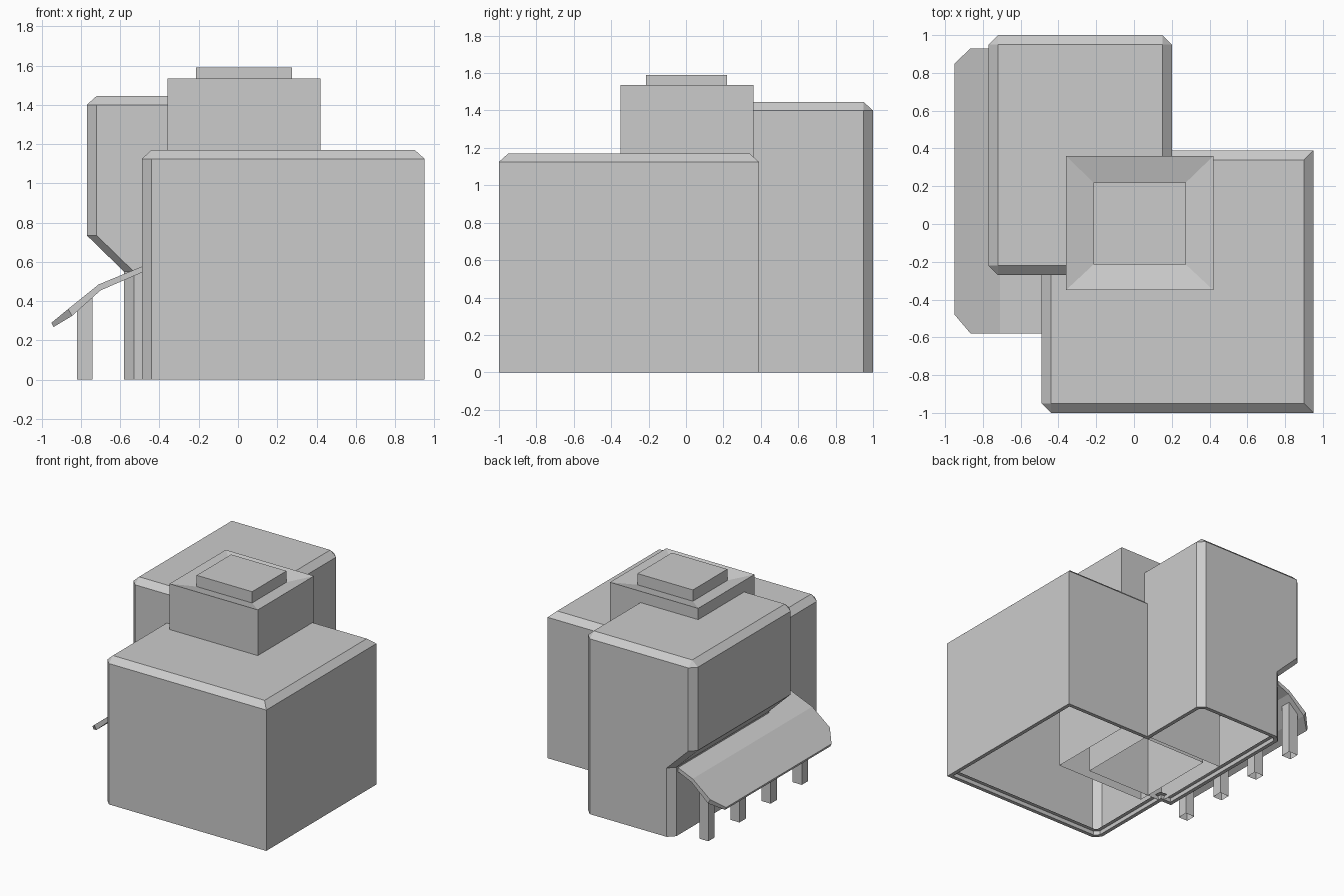
import bpy
import bmesh

cube = bpy.data.objects.get("Cube")
if cube:
    bpy.data.objects.remove(cube, do_unlink=True)

# Single plain colour
grey = bpy.data.materials.new("plain_grey")
grey.use_nodes = True
GREY = (0.6, 0.6, 0.6, 1)
grey.diffuse_color = GREY
grey.node_tree.nodes["Principled BSDF"].inputs["Base Color"].default_value = GREY


def finish(name, bm):
    mesh = bpy.data.meshes.new(name)
    bm.to_mesh(mesh)
    bm.free()
    mesh.materials.append(grey)
    obj = bpy.data.objects.new(name, mesh)
    bpy.context.collection.objects.link(obj)
    return obj


def loft(name, rings, cap_start=False):
    """Skin a stack of equal-length rings and close the far end."""
    bm = bmesh.new()
    loops = [[bm.verts.new(p) for p in ring] for ring in rings]
    n = len(loops[0])
    for a, b in zip(loops, loops[1:]):
        for i in range(n):
            j = (i + 1) % n
            bm.faces.new((a[i], a[j], b[j], b[i]))
    bm.faces.new(loops[-1])
    if cap_start:
        bm.faces.new(loops[0][::-1])
    bmesh.ops.remove_doubles(bm, verts=bm.verts, dist=0.0005)
    bmesh.ops.recalc_face_normals(bm, faces=bm.faces)
    return finish(name, bm)


def section(z, x0, x1, y0, y1, cuts=(0, 0, 0, 0)):
    """Rectangle with optional corner cuts, from front -x corner round to back -x."""
    a, b, c, d = cuts
    pts = [(x0, y0 + a), (x0 + a, y0), (x1 - b, y0), (x1, y0 + b),
           (x1, y1 - c), (x1 - c, y1), (x0 + d, y1), (x0, y1 - d)]
    return [(x, y, z) for x, y in pts]


C = 0.05  # chamfer width

# Front block: chamfered top edge and one chamfered corner
front = (-0.49, 0.95, -1, 0.39)
front_cuts = (C, 0, 0, 0)
loft("front_block", [
    section(0, *front, front_cuts),
    section(1.125, *front, front_cuts),
    section(1.17, front[0] + C, front[1] - C, front[2] + C, front[3] - C)])

# Rear block: taller, overhanging on the awning side
rear_cuts = (C, 0, C, C)
rear = [section(z, x0, 0.2, -0.27, 1, rear_cuts)
        for z, x0 in ((0, -0.58), (0.55, -0.58), (0.735, -0.77), (1.4, -0.77))]
rear.append(section(1.445, -0.77 + C, 0.2 - C, -0.27 + C, 1 - C))
loft("rear_block", rear)

# Roof shaft: sunken sloping rim with a raised cap in the middle
shaft = (-0.36, 0.42, -0.35, 0.36)
cap = (-0.215, 0.275, -0.215, 0.22)
loft("roof_shaft", [
    section(0, *shaft), section(1.535, *shaft),
    section(1.5, *cap), section(1.59, *cap)])

# Awning: bent sheet with clipped outer corners (top x, z, bottom x, z, ends)
awning_profile = [
    (-0.48, 0.58, -0.48, 0.55, -0.58, 0.93),
    (-0.71, 0.485, -0.70, 0.455, -0.58, 0.93),
    (-0.865, 0.36, -0.845, 0.325, -0.58, 0.93),
    (-0.95, 0.29, -0.94, 0.268, -0.48, 0.85)]
loft("awning", [
    [(xt, y0, zt), (xt, y1, zt), (xb, y1, zb), (xb, y0, zb)]
    for xt, zt, xb, zb, y0, y1 in awning_profile], cap_start=True)

# Awning posts: open at the foot, tops slanted to meet the sheet
for k in range(4):
    y = -0.33 + 0.393 * k
    base = section(0, -0.82, -0.74, y - 0.04, y + 0.04)
    top = [(px, py, 0.36 + (px + 0.82) * 0.8) for px, py, _ in base]
    loft(f"awning_post_{k + 1}", [base, top])

# Stepped rim around the hollow underside
outline = [(0.95, -1), (0.95, 0.39), (0.2, 0.39), (0.2, 1 - C), (0.2 - C, 1),
           (-0.58 + C, 1), (-0.58, 1 - C), (-0.58, -0.27), (-0.49, -0.27),
           (-0.49, -1 + C), (-0.49 + C, -1)]
bm = bmesh.new()
floor = bm.faces.new([bm.verts.new((x, y, 0)) for x, y in reversed(outline)])
bm.normal_update()
for width, lift in ((0.03, 0), (0.002, 0.03), (0.03, 0)):
    bmesh.ops.inset_region(bm, faces=[floor], thickness=width,
                           use_boundary=True, use_even_offset=True)
    for v in floor.verts:
        v.co.z += lift
bmesh.ops.delete(bm, geom=[floor], context="FACES")
finish("foundation_rim", bm)
